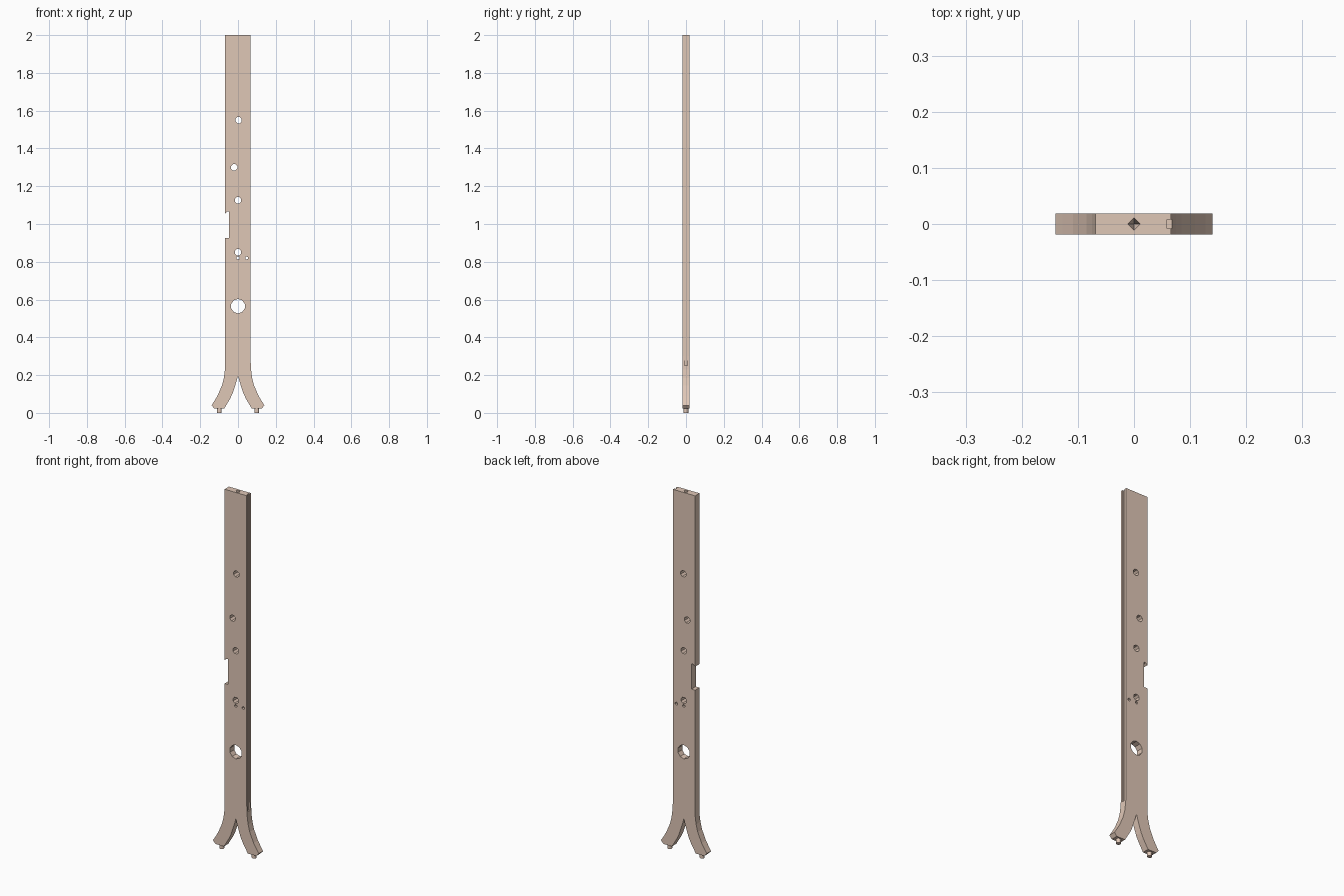
import bpy, bmesh, math

if "Cube" in bpy.data.objects:
    bpy.data.objects.remove(bpy.data.objects["Cube"])

HALF_T = 0.019  # half thickness of the board

wood = bpy.data.materials.new("wood")
wood.diffuse_color = (0.74, 0.57, 0.47, 1)
wood.use_nodes = True
wood.node_tree.nodes["Principled BSDF"].inputs["Base Color"].default_value = wood.diffuse_color


def extrude_profile(name, pts, half):
    """Closed x-z outline extruded along y."""
    bm = bmesh.new()
    face = bm.faces.new([bm.verts.new((x, -half, z)) for x, z in pts])
    out = bmesh.ops.extrude_face_region(bm, geom=[face])
    verts = [g for g in out["geom"] if isinstance(g, bmesh.types.BMVert)]
    bmesh.ops.translate(bm, verts=verts, vec=(0, 2 * half, 0))
    bmesh.ops.recalc_face_normals(bm, faces=bm.faces)
    mesh = bpy.data.meshes.new(name)
    bm.to_mesh(mesh)
    bm.free()
    ob = bpy.data.objects.new(name, mesh)
    bpy.context.collection.objects.link(ob)
    return ob


def cut(target, cutter):
    """Subtract the cutter, then remove it."""
    cutter.hide_render = True
    mod = target.modifiers.new("cut", "BOOLEAN")
    mod.operation = "DIFFERENCE"
    mod.solver = "EXACT"
    mod.object = cutter
    bpy.context.view_layer.objects.active = target
    bpy.ops.object.modifier_apply(modifier=mod.name)
    bpy.data.objects.remove(cutter, do_unlink=True)


# Board outline with two flared feet and the lock notch on the left edge
outer = [(0.30, 0.0), (0.23, 0.003), (0.185, 0.009), (0.145, 0.019),
         (0.09, 0.043), (0.06, 0.061), (0.04, 0.074)]   # z, flare beyond edge
inner = [(0.073, 0.023), (0.043, 0.073), (0.03, 0.10), (0.018, 0.135), (0.007, 0.17)]
EDGE = 0.066
right = [(EDGE, 2.0)] + [(EDGE + f, z) for z, f in outer] + [(0.125, 0.023)] + inner
left = [(-x, z) for x, z in reversed(right)]
left = [(-0.069 if abs(x + EDGE) < 1e-6 else x, z) for x, z in left]
notch = [(-0.069, 0.925), (-0.047, 0.925), (-0.047, 1.065), (-0.058, 1.065), (-0.069, 1.055)]
outline = right + [(0, 0.195)] + left[:-1] + notch + left[-1:]
board = extrude_profile("board", outline, HALF_T)

# Drilled holes: x, z, radius, sides
holes = [(0.003, 1.55, 0.018, 8), (-0.02, 1.30, 0.018, 8), (0, 1.125, 0.018, 8),
         (0, 0.85, 0.018, 8), (0, 0.82, 0.008, 6), (0.046, 0.82, 0.008, 6),
         (0, 0.565, 0.038, 10)]
for x, z, r, n in holes:
    ring = [(x + r * math.cos(2 * math.pi * (i + 0.5) / n),
             z + r * math.sin(2 * math.pi * (i + 0.5) / n)) for i in range(n)]
    cut(board, extrude_profile("hole_cutter", ring, 0.05))

# Shallow groove along the right edge
groove = [(0.059, 0.25), (0.08, 0.25), (0.08, 2.05), (0.059, 2.05)]
cut(board, extrude_profile("groove_cutter", groove, 0.008))

# Four-sided pointed pilot hole in the top end
bpy.ops.mesh.primitive_cone_add(vertices=4, radius1=0.0, radius2=0.012, depth=0.06,
                                location=(0, 0, 1.975))
cut(board, bpy.context.object)
board.data.materials.clear()
board.data.materials.append(wood)

# Round pegs under both feet
for side, label in ((-1, "left"), (1, "right")):
    bpy.ops.mesh.primitive_cylinder_add(vertices=12, radius=0.0125, depth=0.026,
                                        location=(side * 0.099, 0, 0.013))
    peg = bpy.context.object
    peg.name = label + "_foot_peg"
    peg.data.materials.append(wood)
